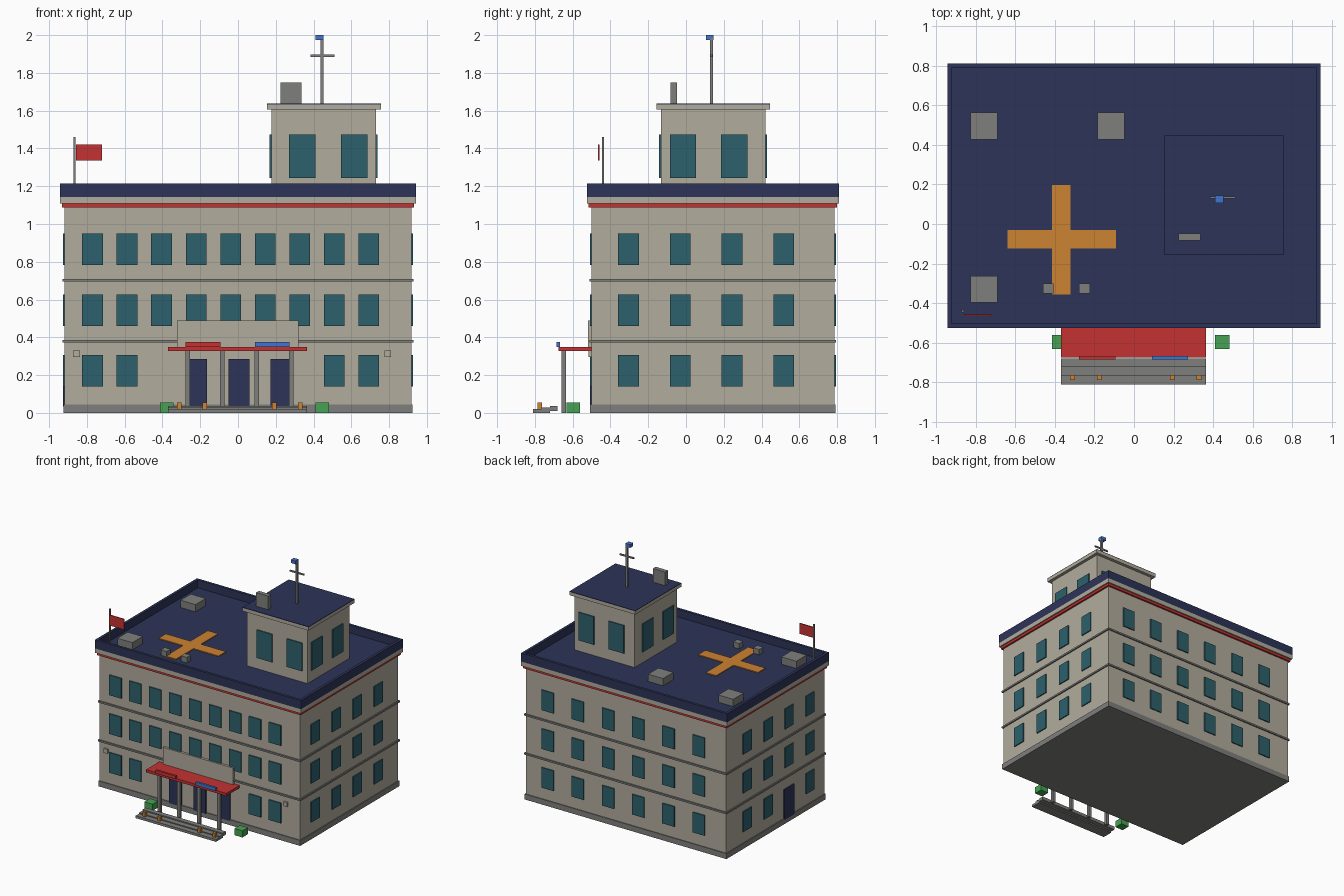
import bpy, bmesh

if "Cube" in bpy.data.objects:
    bpy.data.objects.remove(bpy.data.objects["Cube"])


def material(name, r, g, b):
    lin = lambda c: ((c / 255 + 0.055) / 1.055) ** 2.4
    m = bpy.data.materials.new(name)
    m.diffuse_color = (lin(r), lin(g), lin(b), 1)
    m.use_nodes = True
    m.node_tree.nodes["Principled BSDF"].inputs["Base Color"].default_value = m.diffuse_color
    return m


BEIGE = material("warm beige wall", 178, 172, 157)
GREY = material("concrete grey", 127, 127, 125)
NAVY = material("navy", 44, 52, 88)
TEAL = material("teal glass", 45, 97, 108)
RED = material("red", 196, 50, 50)
ORANGE = material("orange", 204, 130, 50)
GREEN = material("green", 70, 162, 84)
BLUE = material("blue", 66, 116, 204)


def boxes(name, mat, *spans):
    """One object made of boxes, each (x0, x1, y0, y1, z0, z1)."""
    bm = bmesh.new()
    for x0, x1, y0, y1, z0, z1 in spans:
        vs = bmesh.ops.create_cube(bm, size=1)["verts"]
        for v in vs:
            v.co = ((x0 + x1) / 2 + v.co.x * (x1 - x0),
                    (y0 + y1) / 2 + v.co.y * (y1 - y0),
                    (z0 + z1) / 2 + v.co.z * (z1 - z0))
    me = bpy.data.meshes.new(name)
    bm.to_mesh(me)
    bm.free()
    me.materials.append(mat)
    ob = bpy.data.objects.new(name, me)
    bpy.context.collection.objects.link(ob)
    return ob


# Main block footprint
X, Y0, Y1 = 0.918, -0.5, 0.785


def slab(name, mat, out, z0, z1):
    boxes(name, mat, (-X - out, X + out, Y0 - out, Y1 + out, z0, z1))


slab("main_walls", BEIGE, 0, 0.02, 1.12)
slab("plinth", GREY, 0.007, 0, 0.045)
slab("lower_floor_band", GREY, 0.01, 0.372, 0.386)
slab("upper_floor_band", GREY, 0.01, 0.695, 0.709)
slab("red_stripe", RED, 0.015, 1.088, 1.108)
slab("cornice", BEIGE, 0.025, 1.108, 1.144)
slab("roof_deck", NAVY, 0.02, 1.14, 1.15)

# Parapet ring
px, py0, py1, t = 0.943, -0.525, 0.81, 0.022
boxes("parapet", NAVY,
      (-px, px, py0, py0 + t, 1.144, 1.215), (-px, px, py1 - t, py1, 1.144, 1.215),
      (-px, -px + t, py0 + t, py1 - t, 1.144, 1.215),
      (px - t, px, py0 + t, py1 - t, 1.144, 1.215))


# Plates fixed to the four sides of a block
def plate(side, block, c, w, z0, z1, d=0.009):
    bx0, bx1, by0, by1 = block
    a, b = c - w / 2, c + w / 2
    return {"front": (a, b, by0 - d, by0, z0, z1), "back": (a, b, by1, by1 + d, z0, z1),
            "left": (bx0 - d, bx0, a, b, z0, z1), "right": (bx1, bx1 + d, a, b, z0, z1)}[side]


main = (-X, X, Y0, Y1)
columns = {"front": [-0.77 + 0.1828 * i for i in range(9)],
           "back": [-0.67 + 0.277 * i for i in range(6)],
           "left": [-0.305 + 0.274 * i for i in range(4)],
           "right": [-0.305 + 0.274 * i for i in range(4)]}
for side, cs in columns.items():
    wins = []
    for floor in range(3):
        for i, c in enumerate(cs):
            if floor == 0 and (side == "front" and 2 <= i <= 6 or side == "left" and i == 1):
                continue  # doors take these places
            z = 0.14 + 0.321 * floor
            wins.append(plate(side, main, c, 0.11, z, z + 0.167))
    boxes(side + "_windows", TEAL, *wins)

# Doors and wall lamps
boxes("front_doors", NAVY, *[plate("front", main, c, 0.11, 0.035, 0.285) for c in (-0.22, 0.005, 0.228)])
boxes("side_door", NAVY, plate("left", main, -0.03, 0.13, 0.035, 0.285))
boxes("wall_lamps", BEIGE, *[plate("front", main, c, 0.035, 0.295, 0.33, 0.015) for c in (-0.855, 0.793)])

# Entrance canopy, posts and steps
boxes("canopy", RED, (-0.37, 0.365, -0.675, -0.495, 0.328, 0.35))
boxes("canopy_back_panel", BEIGE, (-0.323, 0.32, -0.52, -0.495, 0.35, 0.488))
boxes("canopy_red_sign", RED, (-0.277, -0.093, -0.685, -0.667, 0.348, 0.375))
boxes("canopy_blue_sign", BLUE, (0.09, 0.273, -0.685, -0.667, 0.348, 0.375))
boxes("canopy_posts", GREY, *[(c - 0.012, c + 0.012, -0.66, -0.635, 0, 0.33)
                              for c in (-0.265, -0.083, 0.1, 0.283)])
boxes("entrance_steps", GREY, (-0.37, 0.365, -0.81, -0.72, 0, 0.02),
      (-0.37, 0.365, -0.765, -0.68, 0.01, 0.028), (-0.37, 0.365, -0.72, -0.68, 0.02, 0.037))
boxes("step_bollards", ORANGE, *[(c - 0.012, c + 0.012, -0.787, -0.763, 0.02, 0.055)
                                 for c in (-0.311, -0.175, 0.193, 0.329)])
boxes("shrubs", GREEN, *[(c, c + 0.073, -0.632, -0.56, 0, 0.055) for c in (-0.414, 0.41)])

# Roof tower
tower = (0.177, 0.73, -0.133, 0.42)
boxes("tower_walls", BEIGE, tower + (1.145, 1.61))
boxes("tower_eave", BEIGE, (0.153, 0.756, -0.157, 0.446, 1.605, 1.632))
boxes("tower_roof", NAVY, (0.153, 0.756, -0.157, 0.446, 1.632, 1.637))
boxes("tower_windows", TEAL,
      *[plate(s, tower, c, 0.14, 1.243, 1.475)
        for s, cs in (("front", (0.341, 0.616)), ("back", (0.341, 0.616)),
                      ("left", (-0.016, 0.256)), ("right", (-0.016, 0.256))) for c in cs])
boxes("tower_roof_unit", GREY, (0.225, 0.335, -0.083, -0.047, 1.635, 1.75))

# Antenna mast
boxes("antenna_mast", GREY, (0.437, 0.453, 0.127, 0.143, 1.635, 1.985),
      (0.383, 0.512, 0.13, 0.14, 1.885, 1.897))
boxes("antenna_beacon", BLUE, (0.41, 0.453, 0.105, 0.145, 1.973, 2.0))

# Flag
boxes("flag_pole", GREY, (-0.872, -0.86, -0.446, -0.434, 1.145, 1.46))
boxes("flag", RED, (-0.858, -0.72, -0.465, -0.457, 1.335, 1.422))

# Roof marking and roof equipment
boxes("roof_cross", ORANGE, (-0.415, -0.32, -0.355, 0.197, 1.148, 1.157),
      (-0.64, -0.09, -0.125, -0.03, 1.148, 1.157))
boxes("roof_vents", GREY, *[(x, x + 0.137, y, y + 0.135, 1.145, 1.21)
                            for x, y in ((-0.827, 0.428), (-0.184, 0.428), (-0.827, -0.397))])
boxes("small_roof_vents", GREY, *[(x, x + 0.054, -0.352, -0.3, 1.145, 1.195)
                                  for x in (-0.461, -0.277)])
